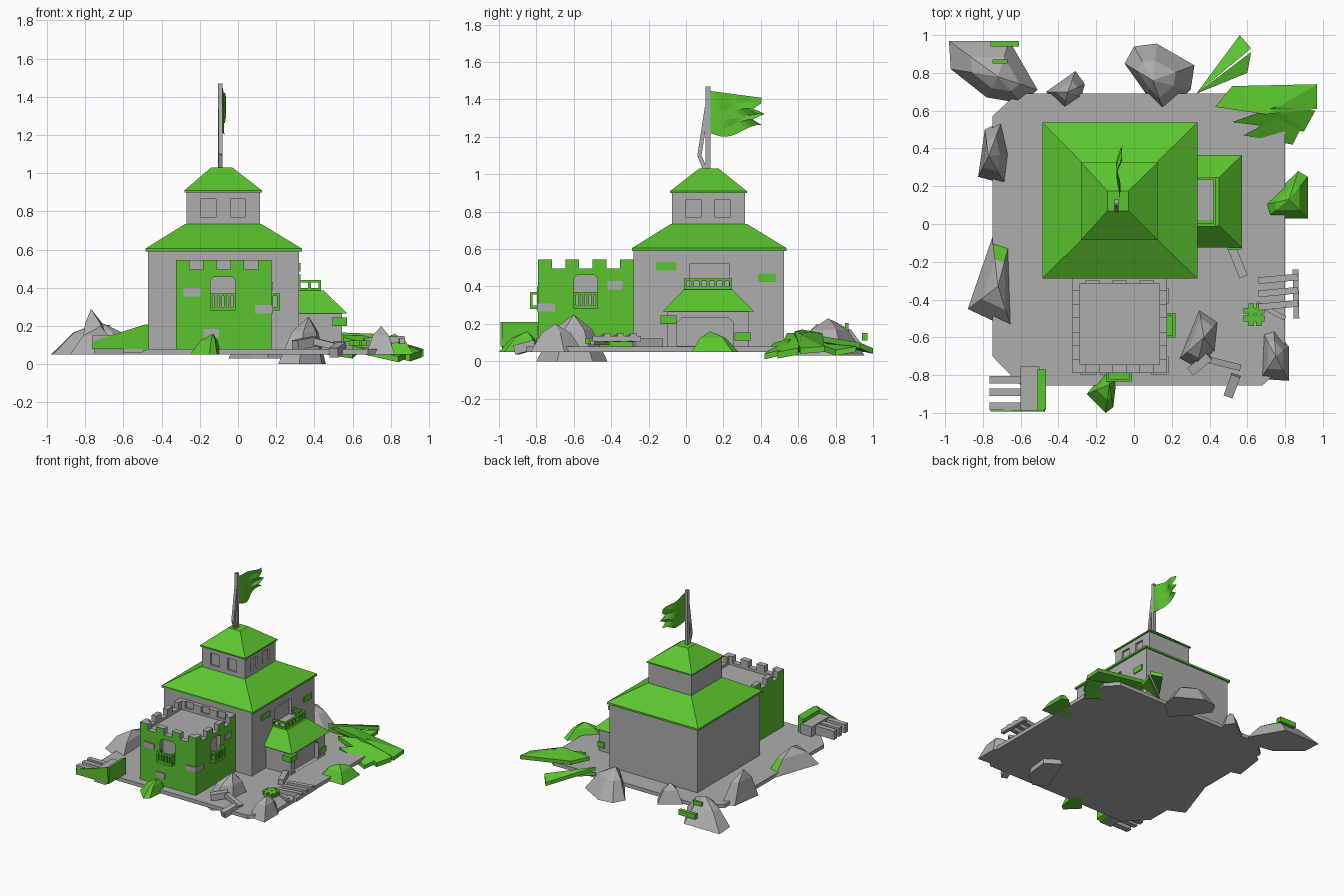
import bpy, bmesh, math
from mathutils import Vector

if "Cube" in bpy.data.objects:
    bpy.data.objects.remove(bpy.data.objects["Cube"])

GREY, GREEN = 0, 1
MATS = []
for nm, col in (("stone grey", (.42, .42, .42, 1)), ("leaf green", (.105, .56, .028, 1))):
    m = bpy.data.materials.new(nm)
    m.diffuse_color = col
    m.use_nodes = True
    m.node_tree.nodes["Principled BSDF"].inputs["Base Color"].default_value = m.diffuse_color
    MATS.append(m)


def finish(name, bm, mat, rule=None):
    bm.normal_update()
    for f in bm.faces:
        f.material_index = rule(f) if rule else mat
    me = bpy.data.meshes.new(name)
    bm.to_mesh(me)
    bm.free()
    for m in MATS:
        me.materials.append(m)
    ob = bpy.data.objects.new(name, me)
    bpy.context.collection.objects.link(ob)
    return ob


def solid(name, pieces, mat=GREY, rule=None):
    """One object made of convex pieces, each given by its corner points."""
    bm = bmesh.new()
    for pts in pieces:
        vs = [bm.verts.new(p) for p in pts]
        bmesh.ops.convex_hull(bm, input=vs)
        for v in vs:
            if v.is_valid and not v.link_faces:
                bm.verts.remove(v)
    bmesh.ops.dissolve_limit(bm, angle_limit=.01, verts=bm.verts, edges=bm.edges)
    bmesh.ops.recalc_face_normals(bm, faces=bm.faces)
    return finish(name, bm, mat, rule)


def box(x0, x1, y0, y1, z0, z1):
    return [(x, y, z) for x in (x0, x1) for y in (y0, y1) for z in (z0, z1)]


def frustum(a, z0, b, z1):
    return [(x, y, z) for r, z in ((a, z0), (b, z1)) for x in r[:2] for y in r[2:]]


def slab(outline, t=.03):
    return [(x, y, z - d) for x, y, z in outline for d in (0, t)]


def beam(a, b, w=.02):
    a, b = Vector(a), Vector(b)
    d = (b - a).normalized()
    u = d.cross(Vector((0, 0, 1)) if abs(d.z) < .9 else Vector((1, 0, 0))).normalized() * w / 2
    v = d.cross(u)
    return [p + u * i + v * j for p in (a, b) for i in (-1, 1) for j in (-1, 1)]


def rock(outline, z1, peak, z0=.05):
    px, py = peak
    mid = [(x + (px - x) * .45, y + (py - y) * .45, z0 + (z1 - z0) * .68) for x, y in outline]
    return [(x, y, z0) for x, y in outline] + mid + [(px, py, z1)]


def cut(ob, pieces):
    for pts in pieces:
        c = solid("cutter", [pts])
        c.hide_render = True
        mod = ob.modifiers.new("cut", 'BOOLEAN')
        mod.operation, mod.solver, mod.object = 'DIFFERENCE', 'EXACT', c
        bpy.context.view_layer.objects.active = ob
        bpy.ops.object.modifier_apply(modifier=mod.name)
        bpy.data.objects.remove(c)


def arch(axis, d0, d1, c0, c1, z0, z1, ch):
    """Opening with clipped top corners, running along the given axis."""
    prof = [(c0, z0), (c1, z0), (c1, z1 - ch), (c1 - ch, z1), (c0 + ch, z1), (c0, z1 - ch)]
    return [(d, c, z) if axis == 'x' else (c, d, z) for d in (d0, d1) for c, z in prof]


def rail(a, b, z0, z1, n, w=.014):
    """Rails and balusters between two plan points."""
    out = [beam((*a, z), (*b, z), w) for z in (z0 + w / 2, z1 - w / 2)]
    for i in range(n):
        t = i / (n - 1)
        p = [a[k] + (b[k] - a[k]) * t for k in (0, 1)]
        out.append(beam((*p, z0), (*p, z1), w))
    return out


# ground slab with clipped corners
solid("ground_slab", [slab([(x, y, .08) for x, y in (
    (-.75, -.7), (-.6, -.855), (.68, -.855), (.8, -.74), (.8, .6), (.71, .69), (-.62, .69), (-.75, .57))])])

# main keep, with recess above the porch, and its roof
keep = solid("keep_walls", [box(-.47, .32, -.28, .525, .07, .6)])
cut(keep, [box(.295, .4, .02, .23, .385, .52)])
solid("keep_roof", [frustum((-.485, .335, -.288, .537), .605, (-.275, .12, -.08, .325), .735),
                    box(-.485, .335, -.288, .537, .59, .605)], GREEN)
solid("keep_bricks", [box(.318, .328, -.16, -.05, .485, .53), box(.318, .328, .385, .48, .425, .47)], GREEN)

# upper storey with recessed windows on two sides
upper = solid("upper_storey", [box(-.27, .115, -.075, .315, .72, .91)])
cut(upper, [box(x, x + .08, -.2, -.06, .77, .865) for x in (-.195, -.04)] +
    [box(.1, .2, y, y + .08, .77, .865) for y in (0, .155)])
solid("upper_roof", [frustum((-.28, .125, -.085, .325), .91, (-.14, -.03, .07, .175), 1.03),
                     box(-.28, .125, -.085, .325, .9, .91)], GREEN)

# flag pole with brace, and waving flag
solid("flag_pole", [box(-.105, -.08, .105, .13, 1.02, 1.47),
                    beam((-.092, .1, 1.03), (-.092, .072, 1.1), .022),
                    beam((-.092, .072, 1.1), (-.092, .112, 1.36), .022)])
bm = bmesh.new()
N, M = 10, 5
grid = []
for i in range(N + 1):
    u = i / N
    for j in range(M + 1):
        v = j / M
        y = .13 + u * (.2 + .09 * abs(math.cos(v * 2 * math.pi + .6)))
        z = 1.22 + .225 * v * (1 - .25 * u) + .02 * u - .025 * math.sin(u * 5) * (1 - v)
        grid.append(bm.verts.new((-.08 + .018 * math.sin(u * 7 + v * 2) * u ** .5, y, z)))
for i in range(N):
    for j in range(M):
        k = i * (M + 1) + j
        bm.faces.new((grid[k], grid[k + M + 1], grid[k + M + 2], grid[k + 1]))
bmesh.ops.solidify(bm, geom=bm.faces[:], thickness=.006)
finish("flag", bm, GREEN)

# front bastion: green walls, grey top, battlements and recessed windows
X0, X1, Y0, Y1 = -.325, .175, -.79, -.28
bastion = solid("bastion", [box(X0, X1, Y0, Y1, .07, .545)], rule=lambda f: GREY if f.normal.z > .5 else GREEN)
cuts = [box(X0 + .04, X1 - .04, Y0 + .045, Y1 - .035, .475, .7)]
for i in (1, 3, 5):
    a, b = X0 + (X1 - X0) * i / 7, X0 + (X1 - X0) * (i + 1) / 7
    c, d = Y0 + (Y1 - Y0) * i / 7, Y0 + (Y1 - Y0) * (i + 1) / 7
    cuts += [box(a, b, -1, Y1 - .02, .495, .7), box(-1, 1, c, d, .4951, .7)]
cuts += [arch('y', -.9, -.755, -.145, -.012, .285, .457, .018), arch('x', .14, .3, -.6, -.472, .285, .46, .018)]
cut(bastion, cuts)
solid("bastion_bricks", [box(-.285, -.195, -.797, -.785, .355, .4), box(.09, .182, -.797, -.7, .265, .31),
                         box(-.18, -.1, -.797, -.785, .14, .185), box(.17, .182, -.42, -.34, .385, .43)])
fb = rail((-.14, -.828), (-.018, -.828), .285, .37, 6)
rb = rail((.212, -.595), (.212, -.478), .285, .37, 6)
for x in (-.14, -.018):
    fb += rail((x, -.828), (x, -.79), .285, .37, 2)
for y in (-.595, -.478):
    rb += rail((.212, y), (.175, y), .285, .37, 2)
fb.append(box(-.145, -.012, -.835, -.785, .28, .29))
rb.append(box(.17, .219, -.6, -.472, .28, .29))
solid("front_balcony", fb, GREEN)
solid("side_balcony", rb, GREEN)

# entrance porch, hipped roof and roof balcony
porch = solid("porch_walls", [box(.31, .545, -.1, .335, .07, .275)])
cut(porch, [arch('x', .51, .7, -.05, .255, .081, .235, .03)])
solid("porch_roof", [frustum((.31, .572, -.125, .365), .265, (.31, .45, -.01, .245), .385)], GREEN)
solid("porch_balcony_floor", [box(.3, .42, .02, .235, .38, .388)])
br = rail((.428, -.005), (.428, .24), .385, .442, 7)
for y in (-.005, .24):
    br += rail((.428, y), (.32, y), .385, .442, 3)
solid("porch_balcony_rail", br, GREEN)
solid("porch_bricks", [box(.495, .57, -.135, -.05, .2, .245), box(.495, .555, .26, .345, .11, .155)], GREEN)

# grey boulders around the edge
solid("back_left_boulder", [rock([(-.98, .97), (-.66, .97), (-.51, .71), (-.6, .64), (-.78, .67), (-.97, .82)],
                                 .22, (-.72, .78))])
solid("boulder_chips", [box(-.76, -.61, .94, .97, .11, .15), box(-.75, -.67, .85, .87, .16, .205)], GREEN)
solid("back_boulder_small", [rock([(-.465, .7), (-.31, .81), (-.26, .74), (-.28, .67), (-.37, .61)], .2, (-.35, .7))])
solid("back_boulder_large", [rock([(-.05, .85), (0, .94), (.12, .955), (.32, .84), (.3, .71), (.16, .59), (.07, .68)],
                                  .23, (.1, .76), .03)])
solid("left_boulder", [rock([(-.825, .25), (-.79, .5), (-.7, .545), (-.66, .37), (-.68, .21)], .29, (-.77, .36))])
solid("left_mossy_boulder", [rock([(-.88, -.45), (-.75, -.07), (-.66, -.1), (-.645, -.56), (-.78, -.49)],
                                  .2, (-.72, -.33))], rule=lambda f: GREEN if f.calc_center_median().y > -.2 else GREY)
solid("front_boulder", [rock([(.21, -.74), (.34, -.42), (.46, -.5), (.44, -.69), (.32, -.8)], .25, (.37, -.6), .0)])
solid("right_boulder", [rock([(.67, -.82), (.68, -.57), (.74, -.55), (.82, -.65), (.82, -.83)], .2, (.75, -.7))])

# broken green roof pieces
solid("green_shards", [
    slab([(.33, .69, .14), (.56, 1, .07), (.62, .93, .1)]),
    slab([(.33, .69, .1), (.62, .91, .08), (.6, .8, .06)]),
    slab([(.43, .62, .17), (.52, .73, .15), (.97, .74, .08), (.97, .61, .07), (.7, .58, .16)]),
    slab([(.52, .54, .15), (.75, .62, .15), (.96, .6, .07), (.9, .49, .05)], .035),
    slab([(.58, .47, .1), (.75, .56, .12), (.88, .5, .06), (.84, .42, .04)])], GREEN)
solid("right_green_rubble", [rock([(.68, .1), (.87, .28), (.92, .25), (.92, .03), (.7, .03)], .16, (.82, .13))], GREEN)
solid("front_green_rubble", [rock([(-.25, -.9), (-.15, -.78), (-.09, -.8), (-.11, -.97), (-.15, -1)],
                                  .16, (-.13, -.85))], GREEN)

# fallen battlement and broken railings
fallen = [box(-.6, -.5, -.985, -.755, .06, .16)]
fallen += [box(-.765, -.58, y, y + .04, .08, .15) for y in (-.985, -.91, -.845)]
solid("fallen_battlement", fallen)
solid("fallen_battlement_face", [slab([(-.51, -.985, .19), (-.465, -.985, .21), (-.465, -.77, .21), (-.51, -.77, .19)], .13),
                                 [(-.76, -.985, .08), (-.76, -.985, .12), (-.48, -.985, .21), (-.47, -.985, .08),
                                  (-.76, -.992, .08), (-.76, -.992, .12), (-.48, -.992, .21), (-.47, -.992, .08)]], GREEN)
solid("broken_railing", [beam((.66, y, .12), (.87, y + .02, .13), .035) for y in (-.3, -.37, -.44)] +
      [beam((.855, -.24, .12), (.86, -.5, .12), .03), beam((.65, -.42, .1), (.8, -.5, .1), .025)])
solid("broken_green_railing", [beam((.58, y, .11), (.69, y, .11), .03) for y in (-.46, -.5)] +
      [beam((x, -.42, .11), (x, -.54, .11), .03) for x in (.62, .66)], GREEN)
solid("loose_planks", [beam((.52, -.13, .1), (.58, -.28, .1), .045), beam((.4, -.72, .12), (.56, -.76, .08), .035),
                       beam((.3, -.78, .1), (.4, -.7, .12), .05), beam((.54, -.8, .09), (.5, -.91, .06), .05)])
